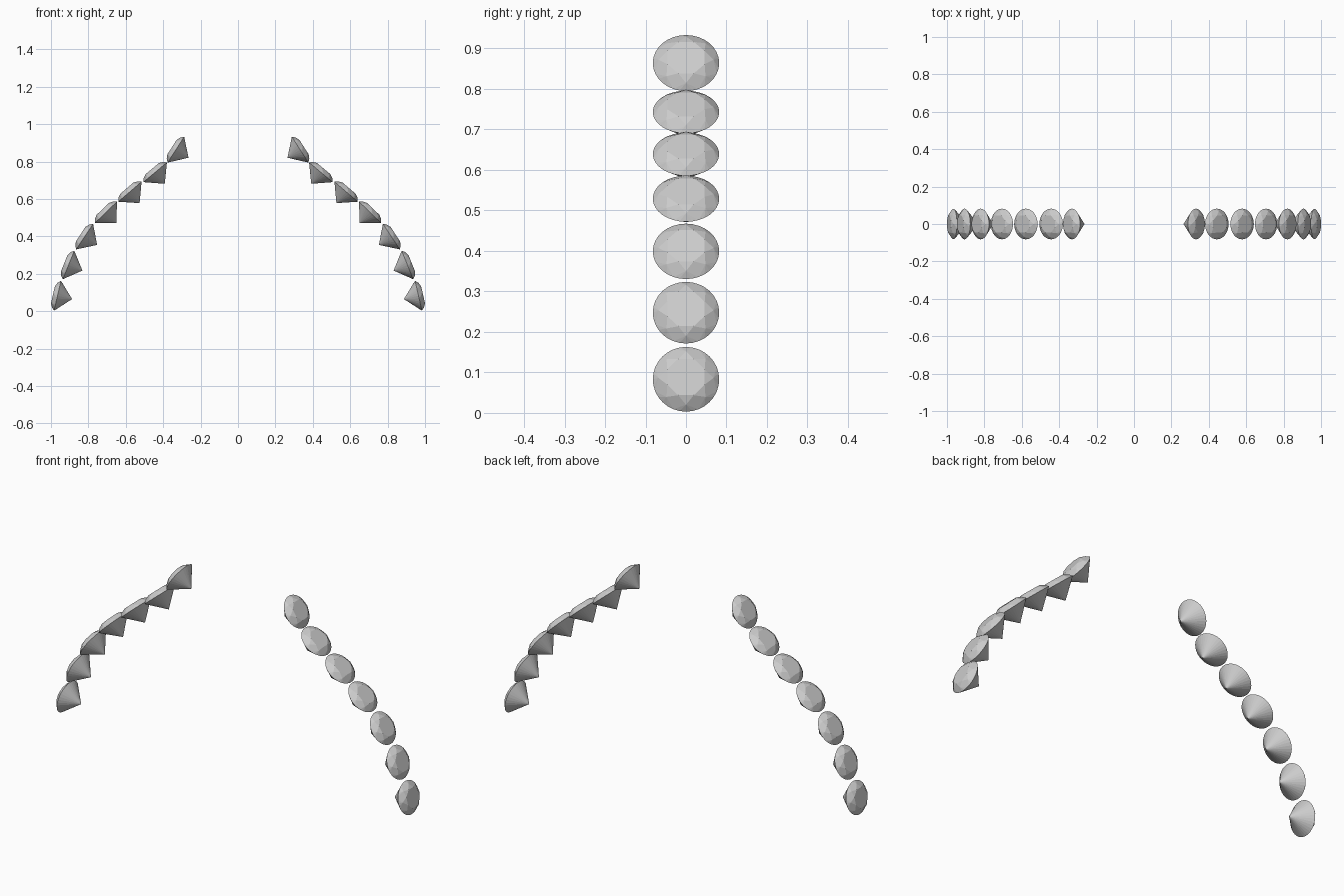
import bpy, bmesh, math

if "Cube" in bpy.data.objects:
    bpy.data.objects.remove(bpy.data.objects["Cube"])

R = 0.082            # girdle radius
CROWN, PAVILION = 0.025, 0.08

mat = bpy.data.materials.new("light grey")
mat.diffuse_color = (0.6, 0.6, 0.6, 1)
mat.use_nodes = True
mat.node_tree.nodes["Principled BSDF"].inputs["Base Color"].default_value = mat.diffuse_color


def gem_mesh():
    """Round brilliant cut: table up +z, girdle at z = 0, point below."""
    bm = bmesh.new()

    def ring(n, r, z, offset):
        return [bm.verts.new((r * math.cos(a), r * math.sin(a), z))
                for a in (math.tau * (i + offset) / n for i in range(n))]

    table = ring(8, 0.05, CROWN, 0.5)
    mid = ring(8, 0.068, 0.015, 1.0)
    girdle = ring(32, R, 0, 2)
    point = bm.verts.new((0, 0, -PAVILION))

    bm.faces.new(table)
    for k in range(8):
        n = (k + 1) % 8
        # star facet and kite facet
        bm.faces.new((table[k], mid[k], table[n]))
        bm.faces.new((table[k], mid[k - 1], girdle[4 * k], mid[k]))
        # upper girdle facets
        for j in range(4):
            bm.faces.new((mid[k], girdle[4 * k + j], girdle[(4 * k + j + 1) % 32]))
    # pavilion
    for i in range(32):
        bm.faces.new((girdle[i], point, girdle[(i + 1) % 32]))
    bmesh.ops.recalc_face_normals(bm, faces=bm.faces)
    me = bpy.data.meshes.new("gem")
    bm.to_mesh(me)
    bm.free()
    me.materials.append(mat)
    return me


# x, z and upward tilt of each gem along one arc, bottom to top
ARC = [(0.965, 0.083, 13.0), (0.906, 0.2475, 22.0), (0.82, 0.399, 33.5),
       (0.706, 0.529, 46.0), (0.578, 0.639, 49.5), (0.443, 0.743, 50.0),
       (0.332, 0.864, 32.5)]

mesh = gem_mesh()
for side, sx in (("right", 1), ("left", -1)):
    for i, (x, z, tilt) in enumerate(ARC):
        gem = bpy.data.objects.new(f"{side}_gem_{i + 1}", mesh)
        gem.location = (sx * x, 0, z)
        gem.rotation_euler = (0, sx * math.radians(90 - tilt), 0)
        bpy.context.collection.objects.link(gem)
